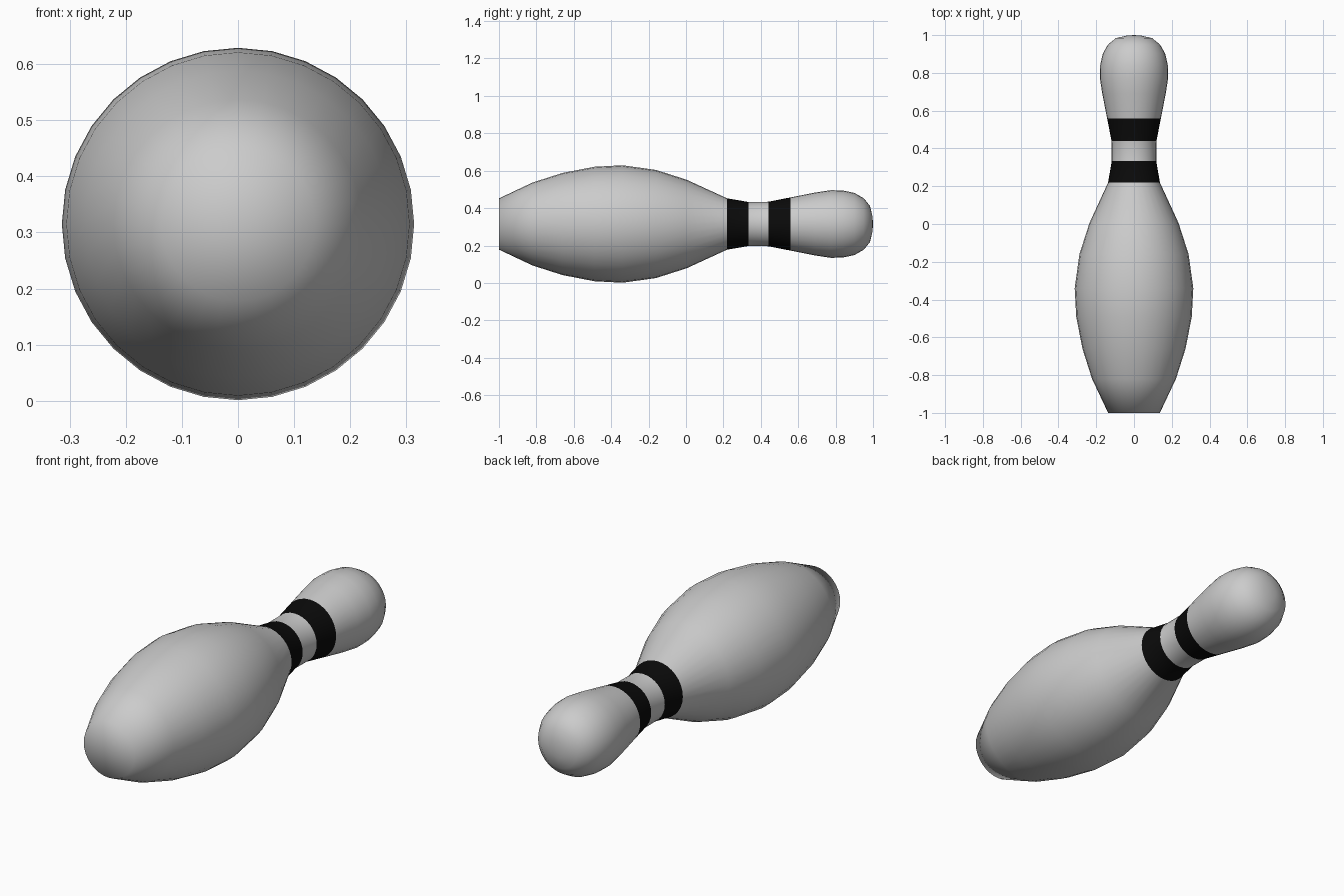
import bpy, bmesh, math

if "Cube" in bpy.data.objects:
    bpy.data.objects.remove(bpy.data.objects["Cube"])

SIDES = 32
AXIS_Z = 0.315
# Profile: (position along y, radius), base to head
profile = [(-1.0, 0.137), (-0.82, 0.222), (-0.66, 0.273), (-0.49, 0.306),
           (-0.34, 0.314), (-0.16, 0.289), (0.005, 0.236), (0.22, 0.137),
           (0.333, 0.118), (0.44, 0.119), (0.558, 0.142), (0.69, 0.168),
           (0.775, 0.181), (0.84, 0.179), (0.90, 0.166), (0.95, 0.138),
           (0.984, 0.096), (0.997, 0.04)]
BANDS = (7, 9)  # profile segments painted black

bm = bmesh.new()
# Rings of the pin body
rings = []
for y, r in profile:
    angles = [2 * math.pi * i / SIDES for i in range(SIDES)]
    rings.append([bm.verts.new((r * math.cos(a), y, AXIS_Z + r * math.sin(a))) for a in angles])
for k in range(len(rings) - 1):
    a, b = rings[k], rings[k + 1]
    for i in range(SIDES):
        j = (i + 1) % SIDES
        f = bm.faces.new((a[i], b[i], b[j], a[j]))
        f.material_index = 1 if k in BANDS else 0
# Base and head caps
for y, ring in ((-1.0, rings[0]), (1.0, rings[-1])):
    c = bm.verts.new((0, y, AXIS_Z))
    for i in range(SIDES):
        bm.faces.new((ring[i], ring[(i + 1) % SIDES], c))
bmesh.ops.recalc_face_normals(bm, faces=bm.faces)
for f in bm.faces:
    f.smooth = True

mesh = bpy.data.meshes.new("bowling_pin")
bm.to_mesh(mesh)
bm.free()
pin = bpy.data.objects.new("bowling_pin", mesh)
bpy.context.collection.objects.link(pin)

# Plain body slot and black neck bands
black = bpy.data.materials.new("black_band")
black.diffuse_color = (0.003, 0.003, 0.003, 1)
black.use_nodes = True
black.node_tree.nodes["Principled BSDF"].inputs["Base Color"].default_value = black.diffuse_color
mesh.materials.append(None)
mesh.materials.append(black)
